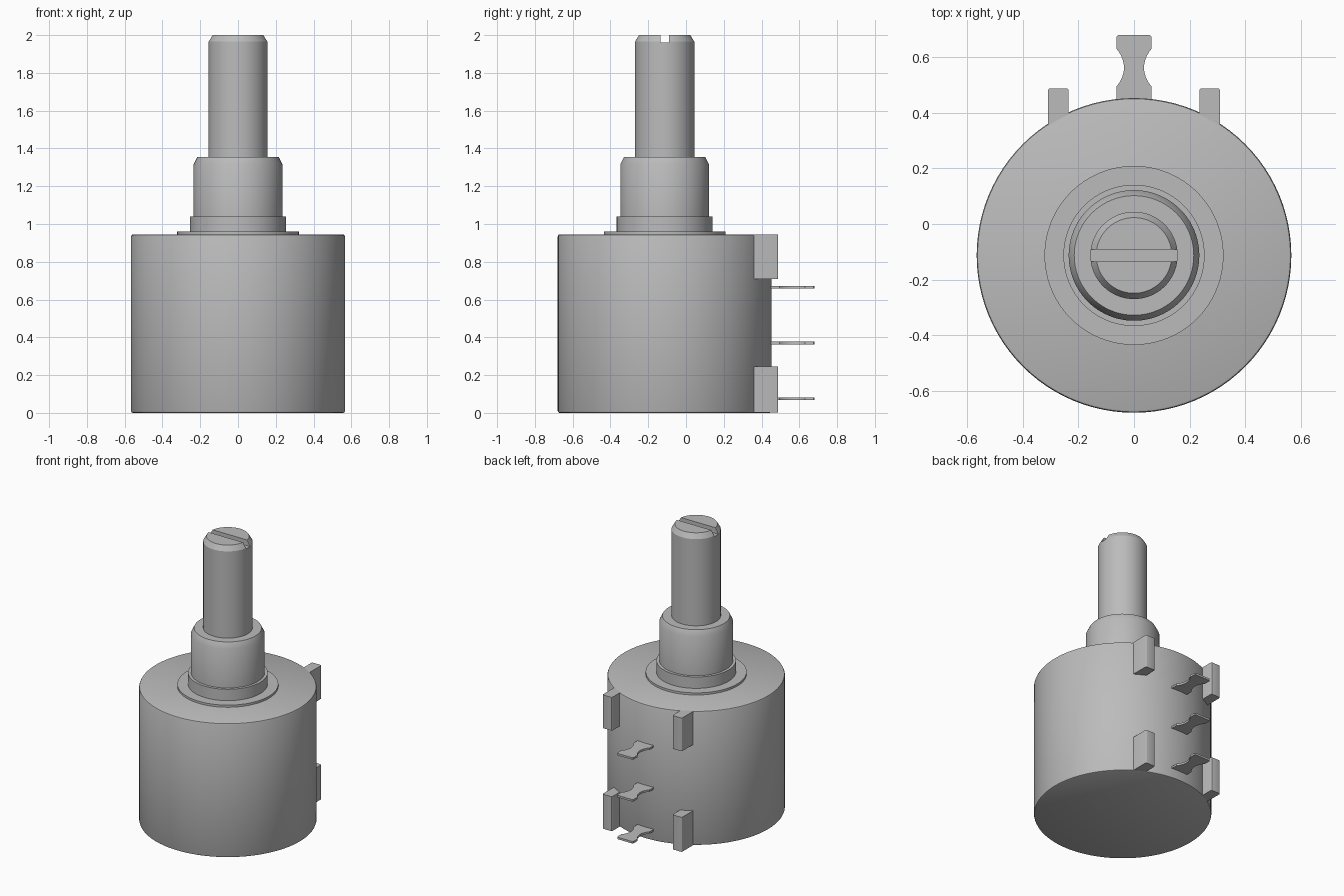
import bpy, bmesh, math
from mathutils import Vector

cube = bpy.data.objects.get("Cube")
if cube:
    bpy.data.objects.remove(cube, do_unlink=True)

AXIS_Y = -0.113

grey = bpy.data.materials.new("plain grey")
grey.use_nodes = True
COLOUR = (0.5, 0.5, 0.5, 1)
grey.diffuse_color = COLOUR
grey.node_tree.nodes["Principled BSDF"].inputs["Base Color"].default_value = COLOUR


def finish(name, bm):
    bmesh.ops.recalc_face_normals(bm, faces=bm.faces)
    mesh = bpy.data.meshes.new(name)
    bm.to_mesh(mesh)
    bm.free()
    mesh.materials.append(grey)
    obj = bpy.data.objects.new(name, mesh)
    bpy.context.collection.objects.link(obj)
    return obj


def smooth(obj):
    bpy.ops.object.select_all(action='DESELECT')
    obj.select_set(True)
    bpy.context.view_layer.objects.active = obj
    bpy.ops.object.shade_smooth_by_angle(angle=math.radians(30))


def turned(name, profile, segments=96):
    """Closed solid of revolution from (radius, z) points, bottom to top."""
    bm = bmesh.new()
    rings = []
    for r, z in profile:
        rings.append([bm.verts.new((r * math.cos(a), AXIS_Y + r * math.sin(a), z))
                      for a in (math.tau * i / segments for i in range(segments))])
    for low, high in zip(rings, rings[1:]):
        for i in range(segments):
            j = (i + 1) % segments
            bm.faces.new((low[i], low[j], high[j], high[i]))
    bm.faces.new(rings[0])
    bm.faces.new(rings[-1])
    return finish(name, bm)


def box(name, low, high):
    bm = bmesh.new()
    bmesh.ops.create_cube(bm, size=1)
    low, high = Vector(low), Vector(high)
    bmesh.ops.scale(bm, vec=high - low, verts=bm.verts)
    bmesh.ops.translate(bm, vec=(low + high) / 2, verts=bm.verts)
    return finish(name, bm)


# Turned parts
body = turned("body", [(0.557, 0), (0.563, 0.003), (0.566, 0.01),
                       (0.566, 0.935), (0.563, 0.942), (0.557, 0.945)])
flange = turned("flange", [(0.322, 0.94), (0.322, 0.96)])
collar = turned("collar", [(0.254, 0.95), (0.254, 1.04)])
bushing = turned("bushing", [(0.235, 1.03), (0.235, 1.315), (0.215, 1.355)])
shaft = turned("shaft", [(0.157, 1.34), (0.157, 1.965), (0.136, 2.0)])

# Screwdriver slot across the shaft tip
cutter = box("slot_cutter", (-0.3, AXIS_Y - 0.022, 1.96), (0.3, AXIS_Y + 0.022, 2.1))
cutter.hide_render = True
cutter.hide_set(True)
slot = shaft.modifiers.new("slot", 'BOOLEAN')
slot.operation = 'DIFFERENCE'
slot.solver = 'EXACT'
slot.object = cutter
bpy.context.view_layer.objects.active = shaft
bpy.ops.object.modifier_apply(modifier=slot.name)
bpy.data.objects.remove(cutter, do_unlink=True)

for part in (body, flange, collar, bushing, shaft):
    smooth(part)

# Rear guard posts, rounded on their outer vertical edges
for side, x in (("left", 0.272), ("right", -0.272)):
    for level, z0, z1 in (("lower", 0.002, 0.245), ("upper", 0.71, 0.944)):
        post = box(f"{side}_{level}_post", (x - 0.037, 0.33, z0), (x + 0.037, 0.488, z1))
        bm = bmesh.new()
        bm.from_mesh(post.data)
        edges = [e for e in bm.edges if all(v.co.y > 0.4 for v in e.verts)
                 and abs(e.verts[0].co.z - e.verts[1].co.z) > 0.1]
        bmesh.ops.bevel(bm, geom=edges, offset=0.008, segments=3, profile=0.5,
                        affect='EDGES')
        bm.to_mesh(post.data)
        bm.free()
        smooth(post)


# Waisted solder terminals
def terminal(name, z, thickness=0.014):
    waist = [(0.063 - 0.027 * math.sin(math.pi * i / 12) ** 0.8, 0.495 + 0.135 * i / 12)
             for i in range(13)]
    edge = [(0.063, 0.42)] + waist + [(0.063, 0.674), (0.057, 0.68)]
    outline = edge + [(-x, y) for x, y in reversed(edge)]
    bm = bmesh.new()
    face = bm.faces.new([bm.verts.new((x, y, z - thickness / 2)) for x, y in outline])
    top = bmesh.ops.extrude_face_region(bm, geom=[face])["geom"]
    bmesh.ops.translate(bm, vec=(0, 0, thickness),
                        verts=[v for v in top if isinstance(v, bmesh.types.BMVert)])
    smooth(finish(name, bm))


for label, z in (("lower", 0.075), ("middle", 0.37), ("upper", 0.665)):
    terminal(f"{label}_terminal", z)
